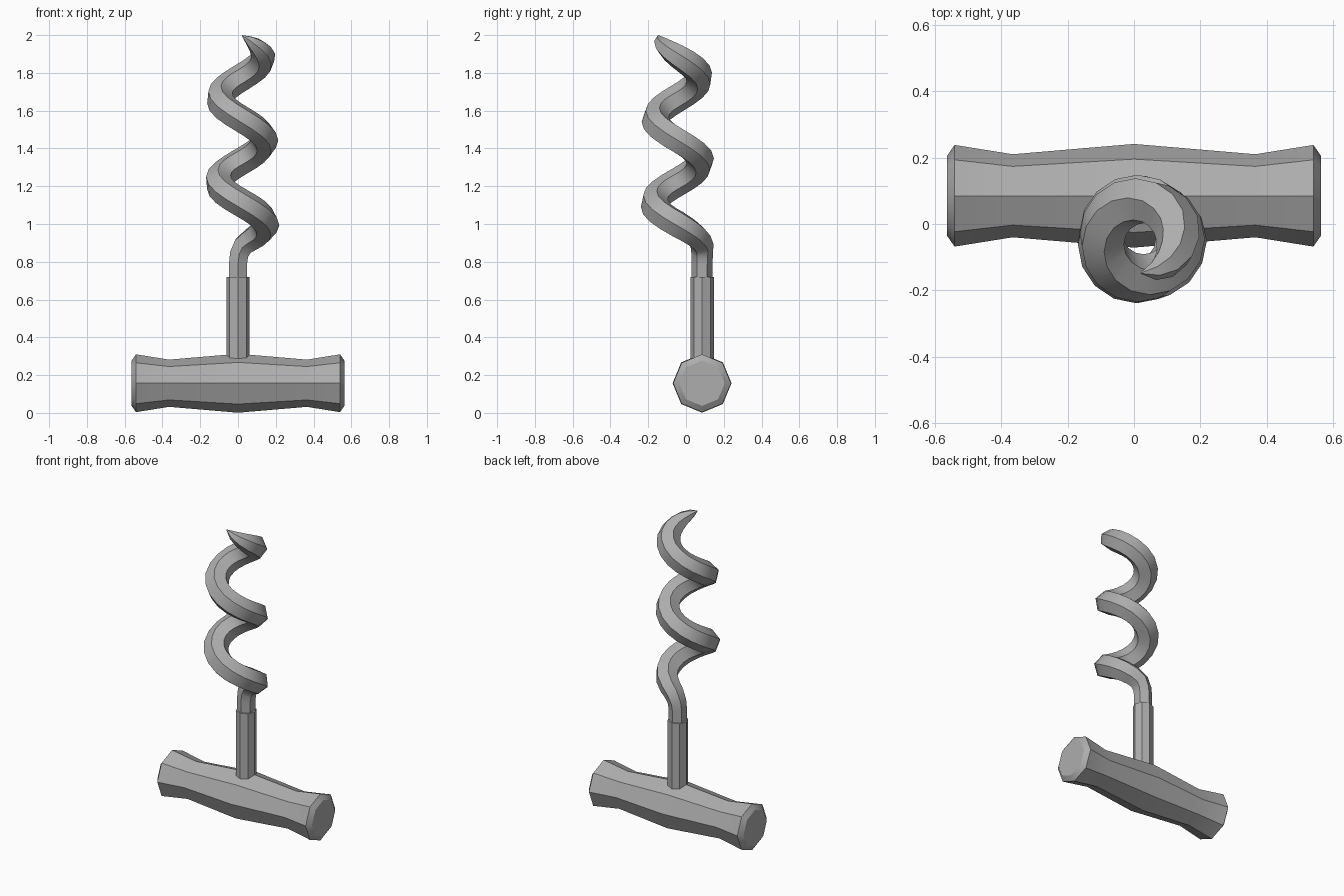
import bpy
from math import sin, cos, pi, radians
from mathutils import Vector

if "Cube" in bpy.data.objects:
    bpy.data.objects.remove(bpy.data.objects["Cube"])

# Dark grey finish shared by all parts
grey = bpy.data.materials.new("dark_grey")
grey.diffuse_color = (0.42, 0.42, 0.42, 1)
grey.use_nodes = True
grey.node_tree.nodes["Principled BSDF"].inputs["Base Color"].default_value = grey.diffuse_color


def skin_rings(name, rings):
    """Mesh from a list of equal-sized vertex rings, capped at both ends."""
    n = len(rings[0])
    verts = [v for ring in rings for v in ring]
    faces = []
    for i in range(len(rings) - 1):
        for j in range(n):
            k = (j + 1) % n
            faces.append((i * n + j, i * n + k, (i + 1) * n + k, (i + 1) * n + j))
    faces.append(tuple(reversed(range(n))))
    faces.append(tuple(range(len(verts) - n, len(verts))))
    mesh = bpy.data.meshes.new(name)
    mesh.from_pydata(verts, [], faces)
    mesh.update()
    mesh.materials.append(grey)
    obj = bpy.data.objects.new(name, mesh)
    bpy.context.collection.objects.link(obj)
    bpy.ops.object.select_all(action='DESELECT')
    obj.select_set(True)
    bpy.context.view_layer.objects.active = obj
    bpy.ops.object.shade_smooth_by_angle(angle=radians(35))
    return obj


def ring(center, a, b, r, sides=8):
    return [center + r * (a * cos(2 * pi * j / sides) + b * sin(2 * pi * j / sides))
            for j in range(sides)]


X, Y, Z = Vector((1, 0, 0)), Vector((0, 1, 0)), Vector((0, 0, 1))

# Octagonal waisted handle
half = [(0.0, 0.156), (0.365, 0.125), (0.54, 0.153), (0.563, 0.12)]
profile = [(-x, r) for x, r in reversed(half[1:])] + half
skin_rings("handle", [ring(Vector((x, 0.085, 0.157)), Y, Z, r) for x, r in profile])

# Straight shaft
skin_rings("shaft", [ring(Vector((0, 0.085, z)), X, Y, 0.062) for z in (0.2, 0.72)])

# Screw: short stem, bend, then a tapering helix ending in a point
path = [(Vector((0, 0.085, 0.68)), 0.055),
        (Vector((0, 0.085, 0.79)), 0.055),
        (Vector((0.006, 0.086, 0.84)), 0.057),
        (Vector((0.028, 0.085, 0.885)), 0.061)]
steps = 39
for k in range(steps + 1):
    deg = 67.5 - 22.5 * k
    t = radians(deg)
    out = Vector((cos(t), sin(t), 0))
    f = k / steps
    radius = 0.125 - 0.012 * f
    wire = min(0.065 + 0.004 * k, 0.076) - 0.004 * f
    left = steps - k
    if left < 6:
        wire *= (0.02, 0.38, 0.63, 0.8, 0.91, 0.97)[left]
        radius -= 0.002 * (5 - left)
    elif left < 8:
        wire *= 0.99
    center = Vector((0.02, -0.045, 1.0 - deg / 360 * 0.444))
    path.append((center + out * radius, wire))

# Hexagonal section carried along the path with minimum twist
rings = []
normal = Y.copy()
for i, (p, r) in enumerate(path):
    tangent = (path[min(i + 1, len(path) - 1)][0] - path[max(i - 1, 0)][0]).normalized()
    if i:
        normal = last.rotation_difference(tangent) @ normal
    normal = (normal - tangent * normal.dot(tangent)).normalized()
    last = tangent
    rings.append(ring(p, normal, tangent.cross(normal), r, 6))
skin_rings("screw", rings)
